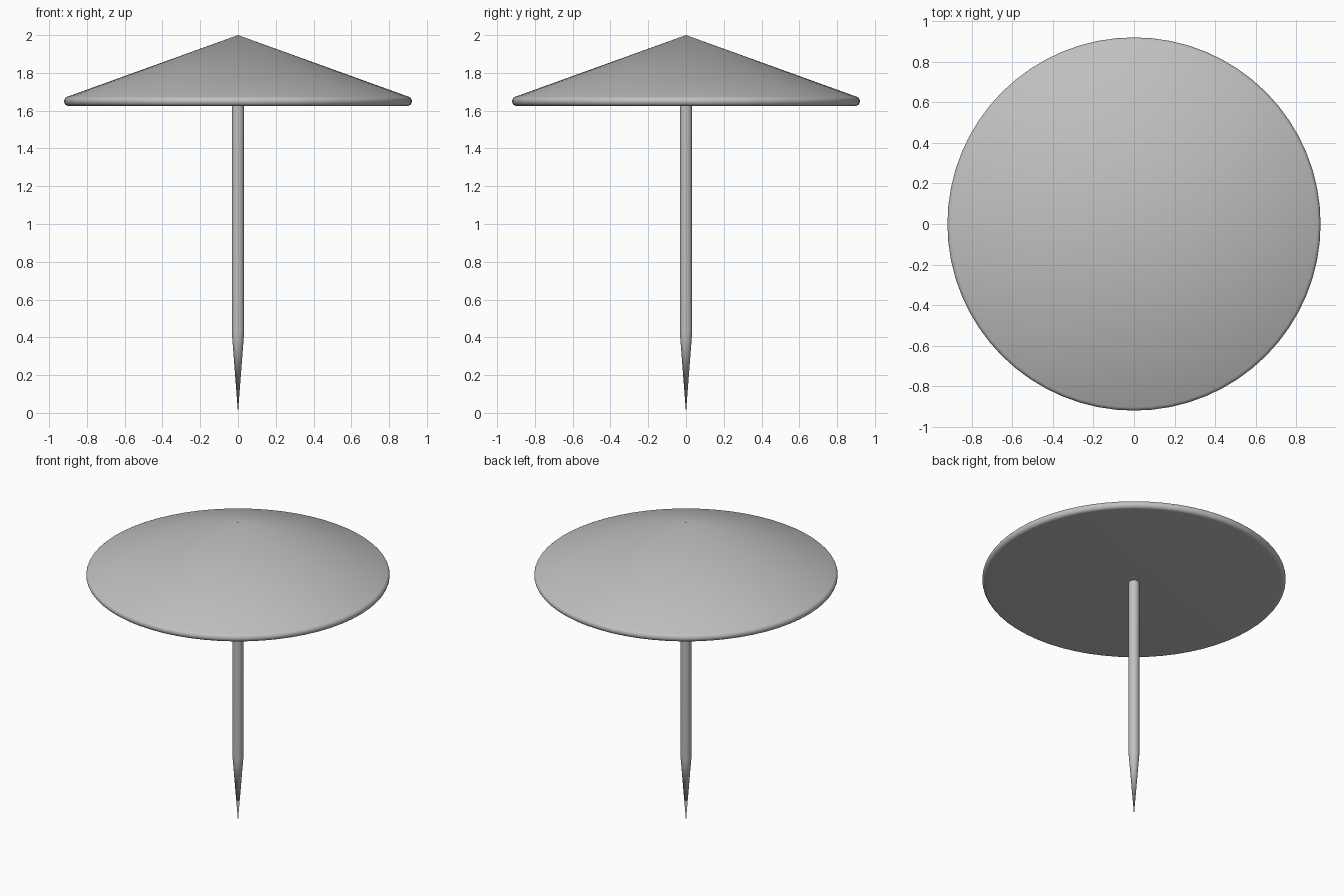
import bpy
import math

default = bpy.data.objects.get("Cube")
if default:
    bpy.data.objects.remove(default, do_unlink=True)

# Single plain grey material
grey = bpy.data.materials.new("plain_grey")
grey.use_nodes = True
colour = (0.53, 0.53, 0.53, 1)
grey.diffuse_color = colour
grey.node_tree.nodes["Principled BSDF"].inputs["Base Color"].default_value = colour


def lathe(name, profile, sides):
    """Revolve (radius, z) points, listed top to bottom, around the z axis."""
    verts, faces, rings = [], [], []
    for r, z in profile:
        count = sides if r > 0 else 1
        rings.append(range(len(verts), len(verts) + count))
        for i in range(count):
            a = math.tau * i / count
            verts.append((r * math.cos(a), r * math.sin(a), z))
    for up, low in zip(rings, rings[1:]):
        for i in range(sides):
            j = (i + 1) % sides
            if len(up) == 1:
                faces.append((up[0], low[i], low[j]))
            elif len(low) == 1:
                faces.append((up[j], up[i], low[0]))
            else:
                faces.append((up[j], up[i], low[i], low[j]))
    # Flat caps close any open end
    if len(rings[0]) > 1:
        faces.append(tuple(rings[0]))
    if len(rings[-1]) > 1:
        faces.append(tuple(reversed(rings[-1])))
    mesh = bpy.data.meshes.new(name)
    mesh.from_pydata(verts, [], faces)
    mesh.materials.append(grey)
    obj = bpy.data.objects.new(name, mesh)
    bpy.context.collection.objects.link(obj)
    bpy.ops.object.select_all(action="DESELECT")
    obj.select_set(True)
    bpy.context.view_layer.objects.active = obj
    bpy.ops.object.shade_smooth_by_angle(angle=math.radians(30))
    return obj


# Conical canopy with a rounded rim and flat underside
rim_radius, rim_x, rim_z, steps = 0.025, 0.896, 1.65, 10
canopy = [(0, 2)]
for k in range(steps + 1):
    a = math.radians(70 - 160 * k / steps)
    canopy.append((rim_x + rim_radius * math.cos(a), rim_z + rim_radius * math.sin(a)))
lathe("canopy", canopy, 64)

# Round pole sharpened to a spike at the ground end
lathe("pole", [(0.033, 1.64), (0.033, 0.43), (0, 0)], 32)
